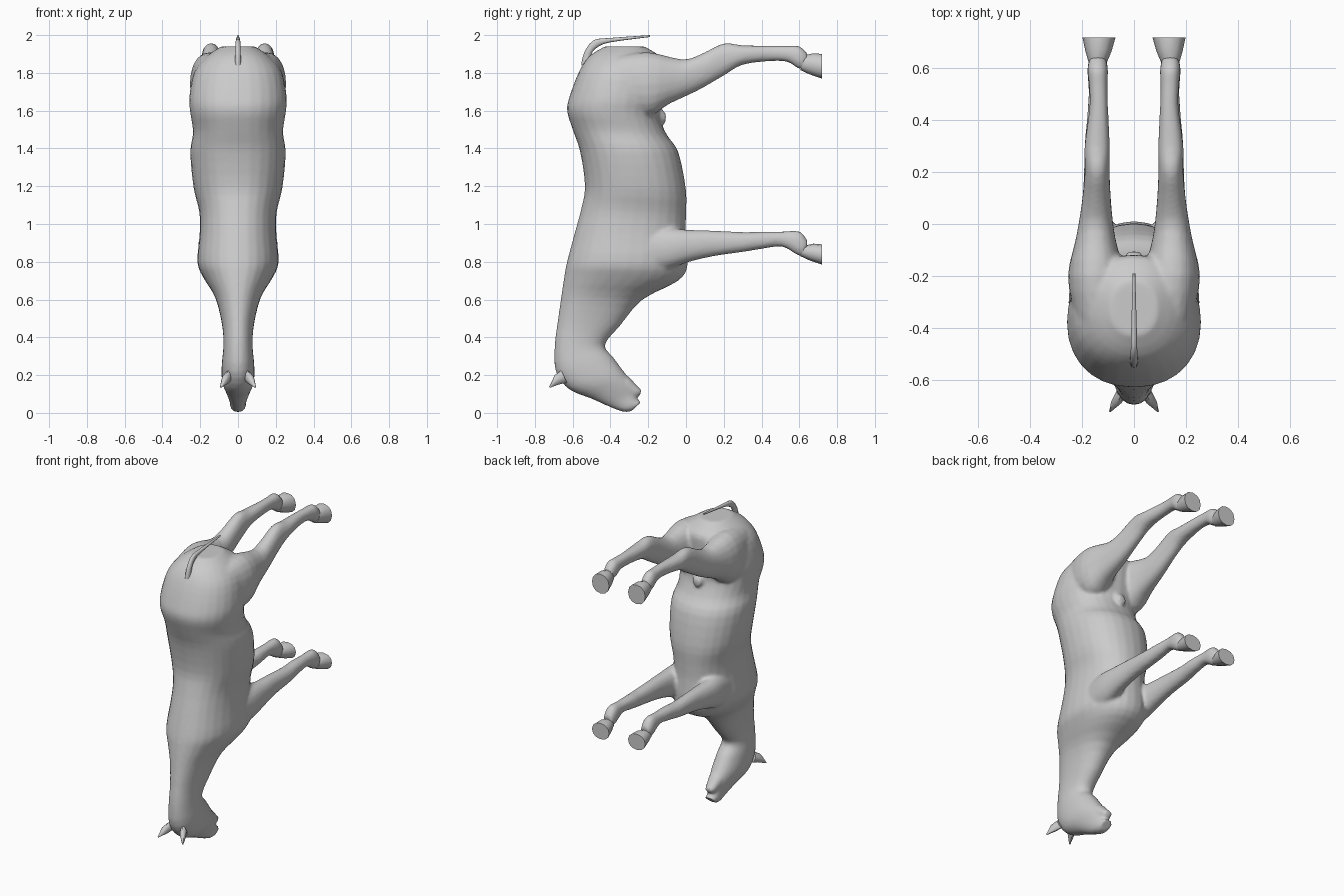
import bpy, bmesh, math
from mathutils import Vector


def spow(v, e):
    return math.copysign(abs(v) ** e, v)


def smooth_rows(rows, steps):
    """Catmull-Rom interpolation between cross-section rows."""
    if steps < 2:
        return rows
    out = []
    for i in range(len(rows) - 1):
        a, b, c, d = (rows[max(i - 1, 0)], rows[i], rows[i + 1],
                      rows[min(i + 2, len(rows) - 1)])
        for k in range(steps):
            t = k / steps
            out.append([0.5 * (2 * q + (r - p) * t + (2 * p - 5 * q + 4 * r - s) * t * t
                               + (3 * q - p - 3 * r + s) * t ** 3)
                        for p, q, r, s in zip(a, b, c, d)])
    out.append(rows[-1])
    return out


def loft(bm, rows, steps=3, side=1, n=20, power=2.2):
    """Each row: y, z of one edge, y, z of the other edge, centre x, half width."""
    rings = []
    for y0, z0, y1, z1, cx, w in smooth_rows(rows, steps):
        ring = []
        for i in range(n):
            a = 2 * math.pi * i / n
            t = 0.5 - 0.5 * spow(math.cos(a), 2 / power)
            x = cx + w * spow(math.sin(a), 2 / power)
            ring.append(bm.verts.new((side * x, y0 + (y1 - y0) * t, z0 + (z1 - z0) * t)))
        rings.append(ring)
    faces = [bm.faces.new(rings[0]), bm.faces.new(rings[-1])]
    for r, s in zip(rings, rings[1:]):
        for i in range(n):
            j = (i + 1) % n
            faces.append(bm.faces.new((r[i], r[j], s[j], s[i])))
    bmesh.ops.recalc_face_normals(bm, faces=faces)


def make(name, bm, angle=None):
    me = bpy.data.meshes.new(name)
    bm.to_mesh(me)
    bm.free()
    ob = bpy.data.objects.new(name, me)
    bpy.context.collection.objects.link(ob)
    if angle:
        bpy.ops.object.select_all(action='DESELECT')
        bpy.context.view_layer.objects.active = ob
        ob.select_set(True)
        bpy.ops.object.shade_smooth_by_angle(angle=math.radians(angle))
    return ob


# Trunk, neck and head: back edge, belly edge, half width
trunk = [
    (-.43, 1.940, -.22, 1.940, .09), (-.51, 1.89, -.13, 1.88, .17),
    (-.565, 1.81, -.12, 1.80, .232), (-.615, 1.68, -.13, 1.66, .258),
    (-.63, 1.60, -.14, 1.57, .252), (-.60, 1.50, -.10, 1.47, .238),
    (-.56, 1.38, -.04, 1.38, .253), (-.535, 1.20, 0, 1.18, .235),
    (-.555, 1.08, 0, 1.05, .205), (-.59, .95, 0, .95, .203),
    (-.63, .80, .01, .79, .215), (-.645, .72, -.04, .70, .18),
    (-.66, .62, -.23, .60, .12), (-.68, .48, -.35, .46, .085),
    (-.695, .36, -.43, .36, .077), (-.69, .22, -.385, .295, .086),
    (-.62, .125, -.33, .22, .085), (-.50, .075, -.285, .16, .064),
    (-.40, .03, -.27, .115, .046), (-.33, .005, -.265, .08, .042),
    (-.29, .008, -.235, .06, .036)]

# Legs: upper edge, lower edge, centre x, half width
hind_leg = [
    (-.36, 1.89, -.36, 1.60, .14, .09), (-.20, 1.91, -.20, 1.57, .147, .108),
    (-.02, 1.872, -.09, 1.635, .148, .076), (.08, 1.90, .06, 1.705, .145, .058),
    (.20, 1.957, .20, 1.785, .142, .048), (.30, 1.946, .30, 1.843, .142, .049),
    (.45, 1.945, .45, 1.862, .136, .036), (.54, 1.944, .54, 1.857, .138, .036),
    (.60, 1.942, .59, 1.825, .14, .040), (.645, 1.90, .63, 1.82, .14, .032)]
fore_leg = [
    (-.30, .98, -.30, .72, .12, .07), (-.10, .98, -.10, .76, .135, .075),
    (0, .97, .02, .80, .145, .062), (.15, .965, .15, .83, .145, .050),
    (.31, .957, .31, .853, .145, .045), (.40, .96, .40, .868, .14, .042),
    (.51, .96, .51, .88, .14, .035), (.60, .962, .59, .835, .14, .040),
    (.645, .91, .63, .83, .14, .032)]

bm = bmesh.new()
loft(bm, [(a, b, c, d, 0, w) for a, b, c, d, w in trunk], n=28)
for s in (1, -1):
    loft(bm, hind_leg, side=s)
    loft(bm, fore_leg, side=s)
# Lower lip and sheath
loft(bm, [(-.34, .10, -.30, .19, 0, .05), (-.28, .085, -.255, .14, 0, .036),
          (-.245, .09, -.235, .122, 0, .028)])
loft(bm, [(-.22, 1.66, -.20, 1.56, 0, .05), (-.14, 1.62, -.14, 1.54, 0, .04),
          (-.105, 1.58, -.11, 1.535, 0, .025)])
body = make("horse_body", bm)
rm = body.modifiers.new("blend", 'REMESH')
rm.mode = 'VOXEL'
rm.voxel_size = 0.011
rm.use_smooth_shade = True
sm = body.modifiers.new("soften", 'SMOOTH')
sm.factor = 0.5
sm.iterations = 4

# Hooves flare out to a flat sole
for name, z in (("hind_hooves", 1.77), ("fore_hooves", .785)):
    top = z + (.13 if z > 1 else .107)
    bm = bmesh.new()
    for s in (1, -1):
        loft(bm, [(.635, top - .005, .605, z + .045, .14, .034),
                  (.675, top + .004, .655, z + .022, .137, .050),
                  (.72, top, .72, z, .135, .064)], steps=1, side=s, n=12)
    make(name, bm, 40)

# Ears
bm = bmesh.new()
for s in (1, -1):
    loft(bm, [(-.66, .225, -.63, .16, .05, .018), (-.695, .20, -.675, .15, .066, .022),
              (-.725, .137, -.72, .133, .092, .004)], steps=1, side=s, n=8)
make("ears", bm, 50)

# Tail
bm = bmesh.new()
loft(bm, [(-.555, 1.84, -.50, 1.86, 0, .016), (-.54, 1.905, -.50, 1.90, 0, .015),
          (-.49, 1.972, -.47, 1.935, 0, .013), (-.40, 1.985, -.40, 1.962, 0, .011),
          (-.19, 2.0, -.19, 1.99, 0, .005)], n=10)
make("tail", bm, 50)
